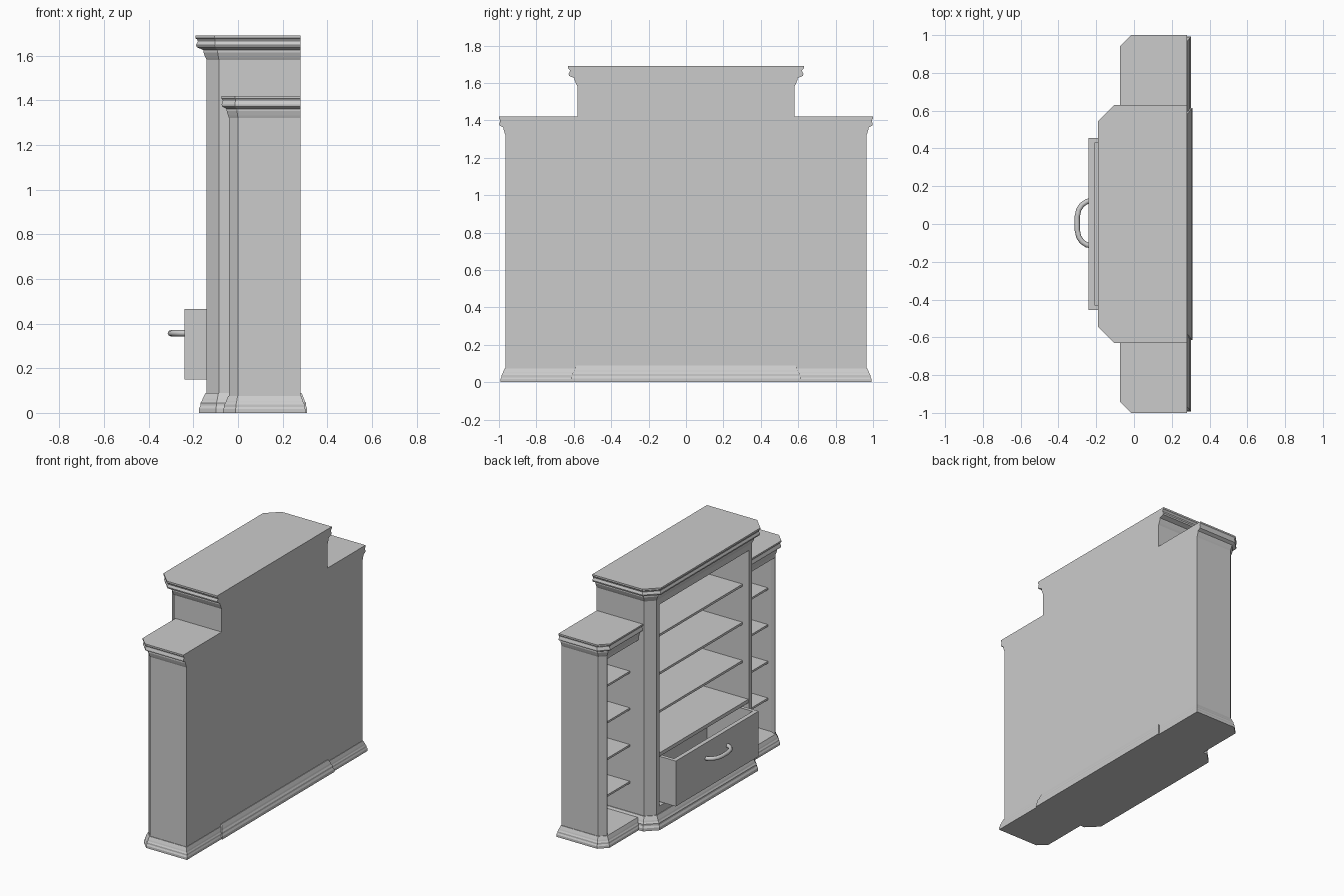
import bpy, bmesh, math

if "Cube" in bpy.data.objects:
    bpy.data.objects.remove(bpy.data.objects["Cube"])

BACK = 0.28
T = math.tan(math.radians(22.5))


def loft(name, rings):
    """Solid skinned through rings [(xy points, z), ...]."""
    bm = bmesh.new()
    loops = [[bm.verts.new((x, y, z)) for x, y in pts] for pts, z in rings]
    n = len(loops[0])
    for a, b in zip(loops, loops[1:]):
        for i in range(n):
            j = (i + 1) % n
            bm.faces.new((a[i], a[j], b[j], b[i]))
    bm.faces.new(loops[0])
    bm.faces.new(loops[-1])
    bmesh.ops.recalc_face_normals(bm, faces=bm.faces)
    me = bpy.data.meshes.new(name)
    bm.to_mesh(me)
    bm.free()
    ob = bpy.data.objects.new(name, me)
    bpy.context.collection.objects.link(ob)
    return ob


def box(name, x0, x1, y0, y1, z0, z1):
    pts = [(x0, y0), (x1, y0), (x1, y1), (x0, y1)]
    return loft(name, [(pts, z0), (pts, z1)])


def centre_outline(o, back=0.0):
    """Middle cabinet footprint grown by o, chamfered front corners."""
    half = [(BACK + back, 0.58 + o), (-0.085 - o * T, 0.58 + o), (-0.14 - o, 0.525 + o * T)]
    return half + [(x, -y) for x, y in reversed(half)]


def side_outline(o, s, back=0.0, inner=0.56):
    """Side cabinet footprint; s is the side it stands on."""
    pts = [(BACK + back, inner), (BACK + back, 0.965 + o), (0.0 - o * T, 0.965 + o),
           (-0.04 - o, 0.925 + o * T), (-0.04 - o, inner)]
    return [(x, s * y) for x, y in pts]


# moulding profiles: (outward offset as a fraction, height)
crown = [(0, 0), (0.12, 0.012), (0.3, 0.035), (0.3, 0.045), (0.9, 0.058), (0.95, 0.068),
         (0.8, 0.085), (0.85, 0.092), (1, 0.098), (1, 0.11)]
base = [(1, 0), (1, 0.02), (0.8, 0.032), (0.8, 0.045), (0.6, 0.055), (0.5, 0.065),
        (0.15, 0.09)]

# middle cabinet: crown, base, floor
loft("centre_crown", [(centre_outline(0), 1.54)] +
     [(centre_outline(0.05 * f), 1.58 + h) for f, h in crown])
loft("centre_base", [(centre_outline(0.035 * f, 0.03 * f), h) for f, h in base])
loft("centre_plinth", [(centre_outline(0), 0.08), (centre_outline(0), 0.14)])
box("centre_back", 0.26, BACK, -0.5, 0.5, 0.13, 1.56)
box("drawer_divider", -0.135, 0.265, -0.5, 0.5, 0.48, 0.505)
for i in range(3):
    z = 0.755 + 0.265 * i
    box("centre_shelf", -0.09, 0.265, -0.5, 0.5, z - 0.008, z + 0.008)

# side cabinets and the chamfered posts of the middle cabinet
for s in (1, -1):
    post = [(-0.14, 0.492), (-0.14, 0.525), (-0.085, 0.58), (BACK, 0.58), (BACK, 0.492)]
    post = [(x, s * y) for x, y in post]
    loft("centre_post", [(post, 0.13), (post, 1.55)])
    wall = [(-0.04, 0.918), (-0.04, 0.925), (0.0, 0.965), (BACK, 0.965), (BACK, 0.935), (0.0, 0.935)]
    wall = [(x, s * y) for x, y in wall]
    loft("side_wall", [(wall, 0.06), (wall, 1.33)])
    loft("side_crown", [(side_outline(0, s), 1.30)] +
         [(side_outline(0.035 * f, s), 1.32 + h * 0.91) for f, h in crown])
    loft("side_base", [(side_outline(0.027 * f, s, 0.022 * f), h * 0.83) for f, h in base])
    box("side_back", 0.26, BACK, s * 0.57, s * 0.95, 0.06, 1.33)
    for i in range(4):
        z = 0.295 + 0.255 * i
        box("side_shelf", 0.025, 0.265, s * 0.57, s * 0.94, z - 0.007, z + 0.007)

# open drawer
box("drawer_front", -0.24, -0.21, -0.455, 0.455, 0.15, 0.465)
box("drawer_bottom", -0.21, 0.16, -0.45, 0.45, 0.15, 0.17)
box("drawer_back", 0.14, 0.16, -0.455, 0.455, 0.15, 0.465)
for s in (1, -1):
    box("drawer_side", -0.21, 0.16, s * 0.43, s * 0.455, 0.15, 0.465)

# arched tubular handle
cu = bpy.data.curves.new("drawer_handle", 'CURVE')
cu.dimensions = '3D'
cu.bevel_depth = 0.014
cu.bevel_resolution = 2
path = [(-0.23, -0.118), (-0.25, -0.115), (-0.275, -0.098), (-0.292, -0.073), (-0.301, -0.035)]
path += [(x, -y) for x, y in reversed(path)]
sp = cu.splines.new('POLY')
sp.points.add(len(path) - 1)
for p, (x, y) in zip(sp.points, path):
    p.co = (x, y + 0.004, 0.357, 1)
bpy.context.collection.objects.link(bpy.data.objects.new("drawer_handle", cu))
